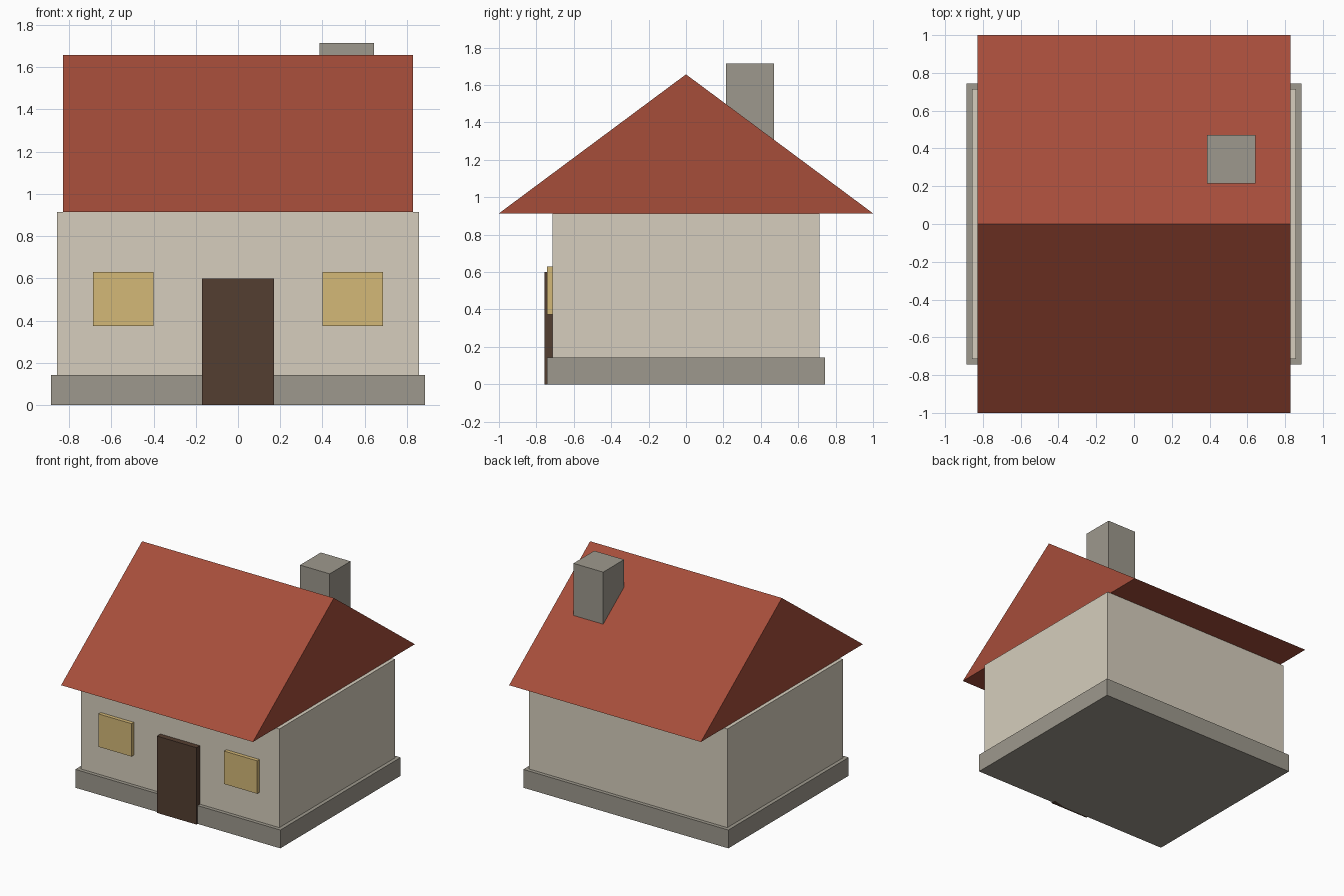
import bpy
import bmesh

default = bpy.data.objects.get("Cube")
if default:
    bpy.data.objects.remove(default, do_unlink=True)


def srgb(r, g, b):
    def lin(v):
        v /= 255
        return v / 12.92 if v <= 0.04045 else ((v + 0.055) / 1.055) ** 2.4
    return (lin(r), lin(g), lin(b), 1.0)


def material(name, colour):
    mat = bpy.data.materials.new(name)
    mat.use_nodes = True
    mat.diffuse_color = colour
    bsdf = next(n for n in mat.node_tree.nodes if n.type == 'BSDF_PRINCIPLED')
    bsdf.inputs["Base Color"].default_value = colour
    bsdf.inputs["Roughness"].default_value = 0.9
    return mat


STONE = material("grey stone", srgb(158, 153, 141))
PLASTER = material("cream plaster", srgb(214, 206, 189))
TILE = material("red tile", srgb(166, 77, 58))
WOOD = material("dark wood", srgb(84, 62, 49))
GLASS = material("warm window", srgb(212, 184, 119))


def prism(name, profile, x0, x1, mat):
    """Extrude a (y, z) profile along x."""
    bm = bmesh.new()
    face = bm.faces.new([bm.verts.new((x0, y, z)) for y, z in profile])
    ext = bmesh.ops.extrude_face_region(bm, geom=[face])
    moved = [v for v in ext["geom"] if isinstance(v, bmesh.types.BMVert)]
    bmesh.ops.translate(bm, verts=moved, vec=(x1 - x0, 0, 0))
    bmesh.ops.recalc_face_normals(bm, faces=bm.faces)
    mesh = bpy.data.meshes.new(name)
    bm.to_mesh(mesh)
    bm.free()
    mesh.materials.append(mat)
    obj = bpy.data.objects.new(name, mesh)
    bpy.context.collection.objects.link(obj)
    return obj


def box(name, x, y, z, mat):
    profile = [(y[0], z[0]), (y[1], z[0]), (y[1], z[1]), (y[0], z[1])]
    return prism(name, profile, x[0], x[1], mat)


EAVE = 0.914
WALL_Y = 0.714

# House body
box("foundation", (-0.886, 0.886), (-0.743, 0.743), (0, 0.143), STONE)
box("walls", (-0.857, 0.857), (-WALL_Y, WALL_Y), (0.143, EAVE), PLASTER)

# Gable roof with its ridge along x
prism("roof", [(-1, EAVE), (1, EAVE), (0, 1.657)], -0.829, 0.829, TILE)

# Chimney on the back slope
box("chimney", (0.386, 0.643), (0.214, 0.471), (1.2, 1.714), STONE)

# Door and the two front windows
box("door", (-0.171, 0.171), (-0.757, -WALL_Y), (0, 0.6), WOOD)
for side, cx in (("left", 0.543), ("right", -0.543)):
    box(side + "_window", (cx - 0.143, cx + 0.143), (-0.743, -WALL_Y),
        (0.373, 0.63), GLASS)
